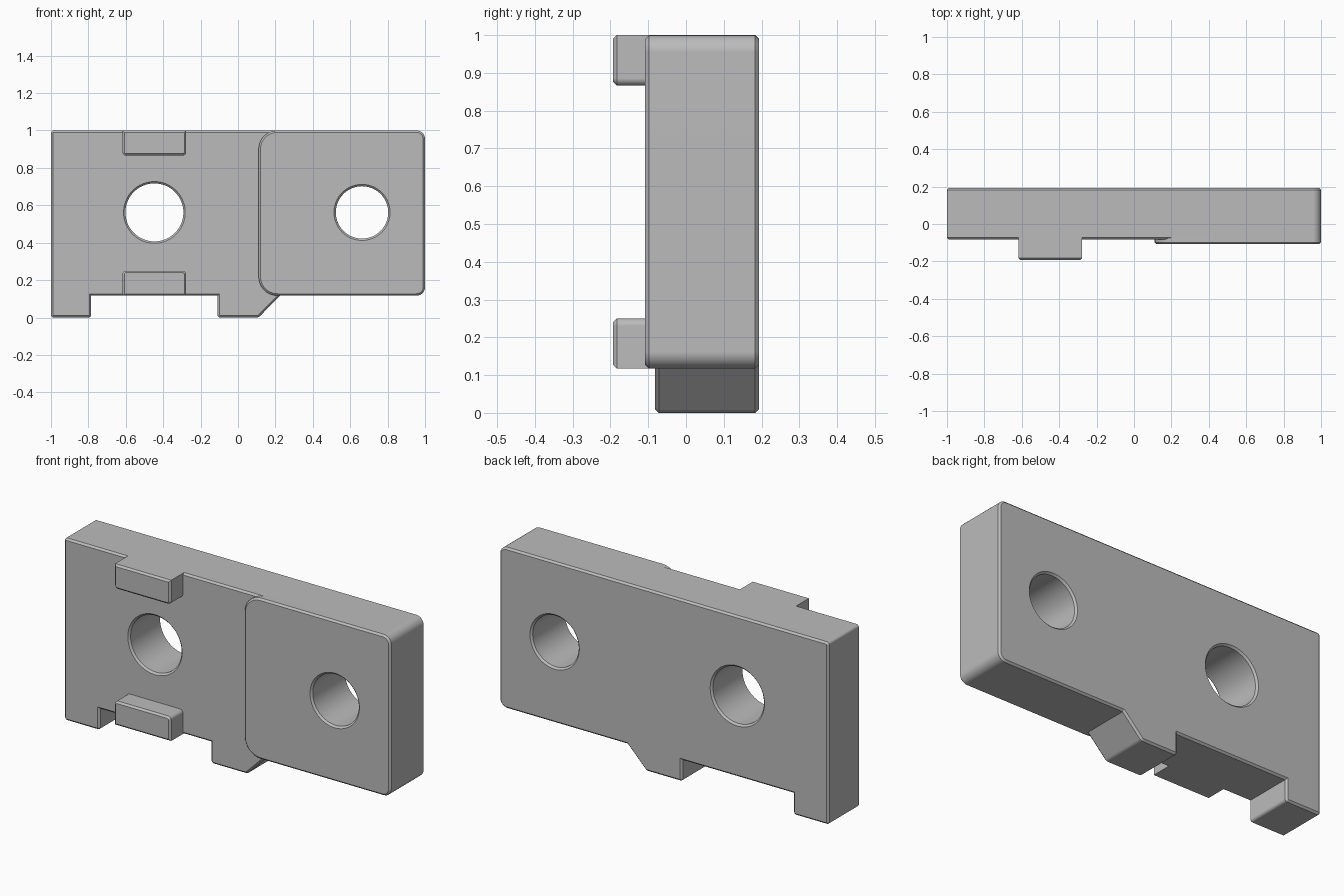
import bpy, bmesh, math
from mathutils import Vector

if "Cube" in bpy.data.objects:
    bpy.data.objects.remove(bpy.data.objects["Cube"], do_unlink=True)

BACK, PLATE, PAD, LUG = 0.193, -0.082, -0.108, -0.193   # depth levels along y
BURIED = -0.05                                          # rear of the raised parts
LOW, TOP = 0.117, 1.0
CH = 0.01                                               # rim chamfer

grey = bpy.data.materials.new("plain grey")
grey.use_nodes = True
grey.diffuse_color = (0.5, 0.5, 0.5, 1)
grey.node_tree.nodes["Principled BSDF"].inputs["Base Color"].default_value = (0.5, 0.5, 0.5, 1)


def rounded(corners, steps=7):
    """Counter-clockwise outline in x, z from (x, z, radius) corners."""
    pts = []
    for i, (x, z, r) in enumerate(corners):
        p = Vector((x, z))
        if r == 0:
            pts.append(p)
            continue
        a = (Vector(corners[i - 1][:2]) - p).normalized()
        b = (Vector(corners[(i + 1) % len(corners)][:2]) - p).normalized()
        half = a.angle(b) / 2
        centre = p + (a + b).normalized() * (r / math.sin(half))
        start = p + a * (r / math.tan(half)) - centre
        sweep = math.pi - 2 * half
        for k in range(steps + 1):
            t = sweep * k / steps
            c, s = math.cos(t), math.sin(t)
            pts.append(centre + Vector((start.x * c - start.y * s, start.x * s + start.y * c)))
    return pts


def inset(pts, d):
    """Mitred inward offset of a counter-clockwise outline."""
    out = []
    for i, p in enumerate(pts):
        e1 = (p - pts[i - 1]).normalized()
        e2 = (pts[(i + 1) % len(pts)] - p).normalized()
        n1, n2 = Vector((-e1.y, e1.x)), Vector((-e2.y, e2.x))
        out.append(p + (n1 + n2) * (d / (1 + n1.dot(n2))))
    return out


def loft(name, sections):
    """Solid through matching outlines given as (y, points)."""
    bm = bmesh.new()
    rings = [[bm.verts.new((p.x, y, p.y)) for p in pts] for y, pts in sections]
    n = len(rings[0])
    for r1, r2 in zip(rings, rings[1:]):
        for i in range(n):
            j = (i + 1) % n
            bm.faces.new((r1[i], r1[j], r2[j], r2[i]))
    bm.faces.new(rings[0])
    bm.faces.new(rings[-1])
    bmesh.ops.recalc_face_normals(bm, faces=bm.faces)
    mesh = bpy.data.meshes.new(name)
    bm.to_mesh(mesh)
    bm.free()
    ob = bpy.data.objects.new(name, mesh)
    bpy.context.collection.objects.link(ob)
    mesh.materials.append(grey)
    return ob


def slab(name, corners, front, back, back_rim=False):
    pts = rounded(corners)
    small = inset(pts, CH)
    sections = [(front, small), (front + CH, pts)]
    sections += [(back - CH, pts), (back, small)] if back_rim else [(back, pts)]
    return loft(name, sections)


def hole_cutter(name, x, z, radius, front):
    """Round cutter flared at both mouths."""
    def ring(r):
        return [Vector((x + r * math.cos(a), z + r * math.sin(a)))
                for a in (math.tau * k / 64 for k in range(64))]
    flare = ring(radius + 2 * CH)
    return loft(name, [(front - CH, flare), (front + CH, ring(radius)),
                       (BACK - CH, ring(radius)), (BACK + CH, flare)])


def activate(ob):
    bpy.ops.object.select_all(action='DESELECT')
    ob.select_set(True)
    bpy.context.view_layer.objects.active = ob


def cut(ob, cutter):
    activate(ob)
    mod = ob.modifiers.new("hole", 'BOOLEAN')
    mod.operation, mod.solver, mod.object = 'DIFFERENCE', 'EXACT', cutter
    bpy.ops.object.modifier_apply(modifier=mod.name)


# Main plate with two feet, one of them sloped
plate = slab("base_plate", [
    (-1, 0, .015), (-.785, 0, .015), (-.785, LOW, 0),
    (-.11, LOW, 0), (-.11, 0, .015), (.11, 0, .03), (.225, LOW, 0),
    (1, LOW, .045), (1, TOP, .045), (-1, TOP, .015)], PLATE, BACK, True)

# Raised pad on the left half
pad = slab("raised_pad", [
    (.11, LOW, .1), (1, LOW, .045), (1, TOP, .045), (.11, TOP, .1)], PAD, BURIED)

# Two lugs, rounded on the edges that face each other
x1, x2, r = -.618, -.277, .02
upper = slab("upper_lug", [(x1, .866, r), (x2, .866, r), (x2, TOP, 0), (x1, TOP, 0)], LUG, BURIED)
lower = slab("lower_lug", [(x1, LOW, 0), (x2, LOW, 0), (x2, .25, r), (x1, .25, r)], LUG, BURIED)

# Through holes
large = hole_cutter("large_hole_cutter", -.447, .562, .155, PLATE)
small = hole_cutter("small_hole_cutter", .663, .562, .14, PAD)
cut(plate, large)
cut(plate, small)
cut(pad, small)
for cutter in (large, small):
    bpy.data.objects.remove(cutter, do_unlink=True)

# Smooth arcs, crisp edges
for ob in (plate, pad, upper, lower):
    activate(ob)
    bpy.ops.object.shade_smooth_by_angle(angle=math.radians(30))
    ob.modifiers.new("flat_faces", 'WEIGHTED_NORMAL').keep_sharp = True
